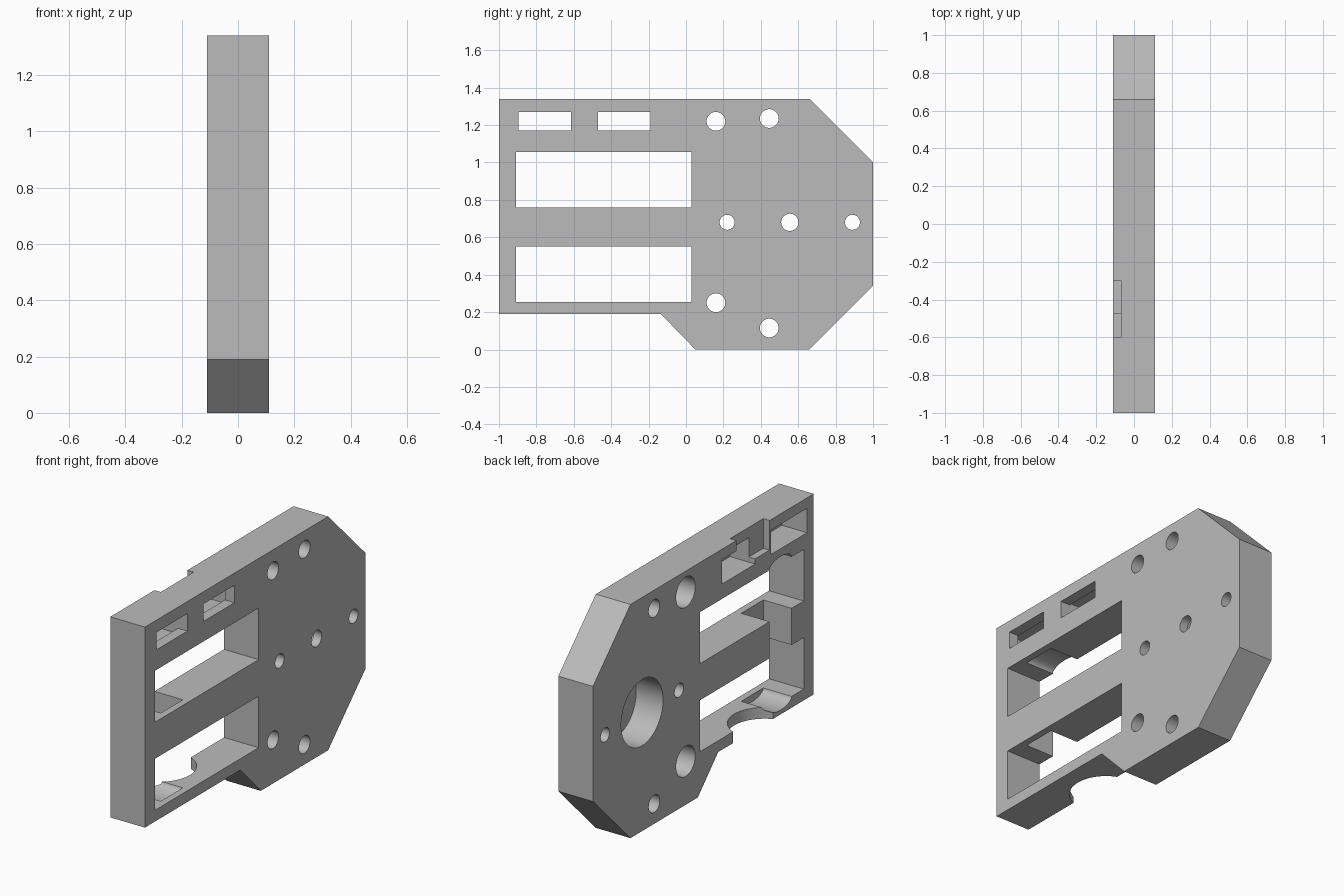
import bpy, bmesh, math
from mathutils import Matrix

old = bpy.data.objects.get("Cube")
if old:
    bpy.data.objects.remove(old, do_unlink=True)

grey = bpy.data.materials.new("plain grey")
grey.use_nodes = True
grey.diffuse_color = (0.5, 0.5, 0.5, 1)
grey.node_tree.nodes["Principled BSDF"].inputs["Base Color"].default_value = (0.5, 0.5, 0.5, 1)

HALF = 0.11   # half the plate thickness
OUT = 0.2     # overshoot for cutters that pass through a face


def make_object(name, bm):
    bmesh.ops.recalc_face_normals(bm, faces=bm.faces)
    mesh = bpy.data.meshes.new(name)
    bm.to_mesh(mesh)
    bm.free()
    mesh.materials.append(grey)
    obj = bpy.data.objects.new(name, mesh)
    bpy.context.collection.objects.link(obj)
    return obj


def extrude_profile(name, points, x0, x1):
    """Solid from a (y, z) outline swept along x."""
    bm = bmesh.new()
    face = bm.faces.new([bm.verts.new((x0, y, z)) for y, z in points])
    geom = bmesh.ops.extrude_face_region(bm, geom=[face])["geom"]
    moved = [g for g in geom if isinstance(g, bmesh.types.BMVert)]
    bmesh.ops.translate(bm, verts=moved, vec=(x1 - x0, 0, 0))
    return make_object(name, bm)


def cut(cutter):
    """Subtract a cutter from the plate and discard it."""
    mod = plate.modifiers.new(cutter.name, "BOOLEAN")
    mod.operation = "DIFFERENCE"
    mod.solver = "EXACT"
    mod.object = cutter
    bpy.context.view_layer.objects.active = plate
    bpy.ops.object.modifier_apply(modifier=mod.name)
    bpy.data.objects.remove(cutter, do_unlink=True)


def cut_box(name, x, y, z):
    cut(extrude_profile(name, [(y[0], z[0]), (y[1], z[0]), (y[1], z[1]), (y[0], z[1])], *x))


def cut_round(name, y, z, r, x0=-OUT, x1=OUT):
    ring = [(y + r * math.cos(math.tau * i / 48), z + r * math.sin(math.tau * i / 48))
            for i in range(48)]
    cut(extrude_profile(name, ring, x0, x1))


# Plate with clipped corners
plate = extrude_profile("mounting_plate", [
    (-1, 1.34), (0.66, 1.34), (1, 1), (1, 0.34), (0.66, 0),
    (0.05, 0), (-0.135, 0.19), (-1, 0.19)], -HALF, HALF)

# Two long windows
for z in ((0.255, 0.55), (0.76, 1.055)):
    cut_box("window", (-OUT, OUT), (-0.91, 0.03), z)

# Two small slots, each widened on the right-hand (-x) side
for y0, y1 in ((-0.895, -0.615), (-0.47, -0.19)):
    cut_box("slot", (-OUT, OUT), (y0, y1), (1.17, 1.27))
cut_box("slot_recess", (-OUT, 0.05), (-0.94, -0.615), (1.14, 1.28))
cut_box("slot_recess", (-OUT, 0.05), (-0.47, -0.17), (1.14, 1.28))

# Shallow notch in the top edge
cut_box("top_notch", (-OUT, -0.07), (-0.6, -0.3), (1.17, 1.5))

# Upright pocket across the bars, with curved ends
top, bottom, width, dip = 1.055, 0.255, 0.1, 0.04
arc = [math.pi * i / 12 for i in range(13)]
pocket = [(-0.7 + width * math.cos(a), top + dip * math.sin(a)) for a in arc]
pocket += [(-0.7 - width * math.cos(a), bottom - dip * math.sin(a)) for a in arc]
cut(extrude_profile("pocket", pocket, -OUT, 0.07))

# Round bite out of the lower bar
bm = bmesh.new()
bmesh.ops.create_cone(bm, cap_ends=True, segments=64, radius1=0.195, radius2=0.195,
                      depth=0.3, matrix=Matrix.Translation((-0.185, -0.45, 0.2)))
cut(make_object("lower_bite", bm))

# Bolt holes
for y, z, r in ((0.16, 1.22, 0.05), (0.16, 0.25, 0.05), (0.445, 1.235, 0.05),
                (0.445, 0.115, 0.05), (0.22, 0.68, 0.04), (0.89, 0.68, 0.04),
                (0.555, 0.68, 0.046)):
    cut_round("bolt_hole", y, z, r)

# Counterbores and the large blind bore
for z in (1.22, 0.25):
    cut_round("counterbore", 0.16, z, 0.087, x1=0.04)
cut_round("motor_bore", 0.555, 0.68, 0.19, x1=0.06)

# Smooth the round walls, keep corners crisp
bpy.ops.object.select_all(action="DESELECT")
plate.select_set(True)
bpy.context.view_layer.objects.active = plate
bpy.ops.object.shade_smooth_by_angle(angle=math.radians(30))
